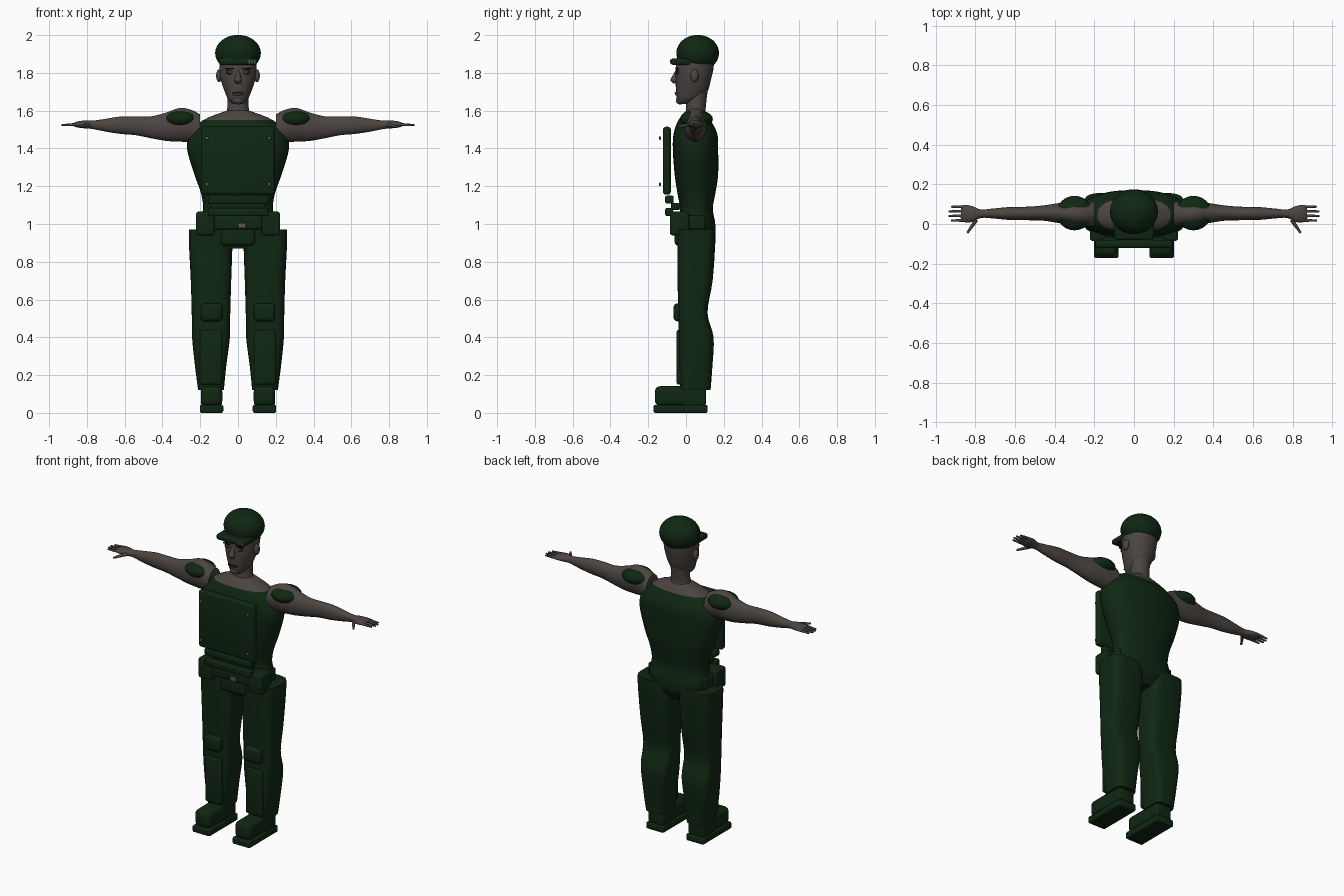
import bpy, bmesh, math
from mathutils import Vector

if bpy.data.objects.get("Cube"):
    bpy.data.objects.remove(bpy.data.objects["Cube"])


def material(name, rgb):
    mat = bpy.data.materials.new(name)
    mat.use_nodes = True
    mat.diffuse_color = (*rgb, 1)
    mat.node_tree.nodes["Principled BSDF"].inputs["Base Color"].default_value = (*rgb, 1)
    return mat


GREEN = material("dark green cloth", (.005, .02, .006))
SKIN = material("greyed skin", (.072, .06, .054))
METAL = material("dull metal", (.11, .1, .09))
BLACK = material("black", (.003, .003, .003))
EYE = material("olive eye", (.06, .09, .015))


def finish(name, bm, mat, angle=40):
    bmesh.ops.recalc_face_normals(bm, faces=bm.faces)
    mesh = bpy.data.meshes.new(name)
    bm.to_mesh(mesh)
    bm.free()
    obj = bpy.data.objects.new(name, mesh)
    bpy.context.collection.objects.link(obj)
    mesh.materials.append(mat)
    bpy.ops.object.select_all(action='DESELECT')
    obj.select_set(True)
    bpy.context.view_layer.objects.active = obj
    bpy.ops.object.shade_smooth_by_angle(angle=math.radians(angle))
    return obj


def smooth_rows(rows, steps=4):
    """Catmull-Rom interpolation between the given sections."""
    rows = [Vector(r) for r in rows]
    out = []
    for i in range(len(rows) - 1):
        a, b, c, d = rows[max(i - 1, 0)], rows[i], rows[i + 1], rows[min(i + 2, len(rows) - 1)]
        for s in range(steps):
            t = s / steps
            out.append(b + (c - a) * (t / 2) + (a * 2 - b * 5 + c * 4 - d) * (t * t / 2)
                       + (b * 3 - a - c * 3 + d) * (t ** 3 / 2))
    return out + [rows[-1]]


def loft(name, rows, mat, axis='z', power=2, sides=32):
    """Each row: position along axis, two centres, two radii."""
    bm = bmesh.new()
    rings = []
    for p, u, v, ru, rv in smooth_rows(rows):
        ring = []
        for k in range(sides):
            a = math.tau * k / sides
            c, s = math.cos(a), math.sin(a)
            cu = u + ru * math.copysign(abs(c) ** (2 / power), c)
            cv = v + rv * math.copysign(abs(s) ** (2 / power), s)
            ring.append(bm.verts.new((cu, cv, p) if axis == 'z' else (p, cu, cv)))
        rings.append(ring)
    for low, high in zip(rings, rings[1:]):
        for k in range(sides):
            n = (k + 1) % sides
            bm.faces.new((low[k], low[n], high[n], high[k]))
    bm.faces.new(rings[0])
    bm.faces.new(rings[-1])
    return finish(name, bm, mat)


def box(name, low, high, mat, bevel=.012):
    low, high = Vector(low), Vector(high)
    bm = bmesh.new()
    bmesh.ops.create_cube(bm, size=1)
    for v in bm.verts:
        v.co = (low + high) / 2 + v.co * (high - low)
    if bevel:
        bmesh.ops.bevel(bm, geom=bm.edges[:], offset=bevel, segments=3, profile=.5, affect='EDGES')
    return finish(name, bm, mat)


def ball(name, centre, radii, mat, segments=24):
    bm = bmesh.new()
    bmesh.ops.create_uvsphere(bm, u_segments=segments, v_segments=segments // 2, radius=1)
    for v in bm.verts:
        v.co = Vector(centre) + v.co * Vector(radii)
    return finish(name, bm, mat)


def rod(name, start, end, r1, r2, mat):
    start, end = Vector(start), Vector(end)
    bm = bmesh.new()
    bmesh.ops.create_cone(bm, cap_ends=True, segments=10, radius1=r1, radius2=r2,
                          depth=(end - start).length)
    turn = (end - start).to_track_quat('Z', 'Y')
    for v in bm.verts:
        v.co = turn @ v.co + (start + end) / 2
    return finish(name, bm, mat)


def mirrored(obj):
    """Copy a left part to the right side."""
    twin = obj.copy()
    twin.data = obj.data.copy()
    twin.name = obj.name.replace("left", "right")
    for v in twin.data.vertices:
        v.co.x = -v.co.x
    twin.data.flip_normals()
    bpy.context.collection.objects.link(twin)


# Torso with bare shoulders above the collar line
torso = loft("torso", [(.87, 0, .04, .08, .07), (.93, 0, .05, .17, .1), (1, 0, .055, .2, .1),
                       (1.08, 0, .055, .185, .087), (1.16, 0, .055, .195, .1),
                       (1.26, 0, .055, .23, .115), (1.4, 0, .05, .27, .12),
                       (1.48, 0, .05, .25, .115), (1.55, 0, .045, .185, .085),
                       (1.6, 0, .05, .06, .05)], GREEN, power=2.4)
torso.data.materials.append(SKIN)
for face in torso.data.polygons:
    face.material_index = int(face.center.z > 1.55)

# Neck, head and face
loft("neck", [(1.55, 0, .05, .085, .06), (1.6, 0, .052, .06, .052), (1.66, 0, .055, .055, .054),
              (1.74, 0, .06, .06, .06)], SKIN)
loft("head", [(1.635, 0, -.01, .025, .028), (1.66, 0, .01, .052, .058), (1.7, 0, .03, .07, .083),
              (1.76, 0, .038, .09, .093), (1.82, 0, .045, .098, .1), (1.88, 0, .05, .098, .1)],
     SKIN, power=2.2)
loft("nose", [(1.745, 0, -.055, .014, .012), (1.76, 0, -.062, .02, .02),
              (1.78, 0, -.058, .014, .016), (1.815, 0, -.045, .009, .009)], SKIN, sides=12)
ball("chin", (0, -.03, 1.655), (.03, .024, .022), SKIN)
ball("lips", (0, -.045, 1.69), (.03, .013, .012), SKIN)
box("mouth_line", (-.028, -.06, 1.692), (.028, -.053, 1.697), BLACK, 0)
for part in (ball("left_ear", (.1, .045, 1.785), (.016, .022, .034), SKIN),
             ball("left_eye", (.042, -.042, 1.803), (.022, .012, .012), GREEN),
             ball("left_iris", (.042, -.052, 1.803), (.009, .005, .008), EYE),
             box("left_brow", (.02, -.055, 1.819), (.066, -.04, 1.826), BLACK, 0)):
    mirrored(part)

# Cap with bill and badge bars
ball("cap_dome", (0, .062, 1.905), (.121, .113, .096), GREEN, 32)
box("cap_bill", (-.1, -.08, 1.842), (.1, .03, 1.877), GREEN)
for i in range(3):
    x = .055 + i * .015
    box("badge_bar", (x, -.084, 1.85), (x + .008, -.078, 1.872), METAL, 0)

# Arms, hands and shoulder pads
arm = [loft("left_arm", [(.2, .05, 1.51, .06, .07), (.25, .05, 1.52, .062, .085),
                         (.31, .052, 1.525, .06, .089), (.38, .055, 1.515, .05, .075),
                         (.46, .055, 1.512, .038, .058), (.54, .053, 1.52, .034, .05),
                         (.62, .053, 1.523, .033, .046), (.7, .053, 1.523, .026, .034),
                         (.77, .052, 1.525, .021, .022), (.81, .05, 1.527, .038, .021),
                         (.85, .052, 1.527, .044, .016), (.872, .053, 1.526, .03, .008)],
            SKIN, 'x'),
       ball("left_shoulder_pad", (.3, .055, 1.556), (.09, .087, .047), GREEN),
       rod("left_thumb", (.795, .02, 1.525), (.84, -.045, 1.515), .011, .006, SKIN)]
for i in range(4):
    y = .018 + .023 * i
    tip = .94 - .012 * abs(i - 1.5)
    arm.append(rod("left_finger", (.85, y, 1.527), (tip, y, 1.524), .0085, .005, SKIN))

# Legs with knee and shin guards, and boots
leg = [loft("left_leg", [(.12, .143, .05, .068, .08), (.25, .145, .05, .083, .09),
                         (.4, .143, .053, .1, .093), (.53, .143, .037, .102, .077),
                         (.7, .143, .048, .107, .093), (.9, .145, .055, .115, .1),
                         (.97, .15, .055, .11, .1)], GREEN, power=3.5, sides=40),
       box("left_knee_pad", (.083, -.066, .485), (.197, 0, .58), GREEN, .02),
       box("left_shin_guard", (.085, -.05, .15), (.2, .02, .44), GREEN),
       box("left_boot_sole", (.078, -.172, 0), (.202, .115, .043), GREEN, .01),
       box("left_boot_foot", (.083, -.165, .035), (.197, .06, .142), GREEN, .03),
       box("left_boot_ankle", (.085, -.02, .035), (.195, .105, .15), GREEN, .015)]

# Chest plate bolts and belt pouches
gear = [ball("left_bolt", (.165, -.138, z), (.01, .006, .01), METAL, 12) for z in (1.21, 1.455)]
gear.append(box("left_pouch", (.125, -.085, .94), (.222, .015, 1.065), GREEN))
for part in arm + leg + gear:
    mirrored(part)

# Chest plate, abdomen strips, belt and buckle
box("chest_plate", (-.195, -.122, 1.155), (.195, -.08, 1.515), GREEN, .016)
box("upper_strip", (-.16, -.11, 1.108), (.16, -.065, 1.15), GREEN, .008)
box("middle_strip", (-.145, -.08, 1.075), (.145, -.03, 1.112), GREEN, .008)
box("lower_strip", (-.16, -.11, 1.042), (.16, -.07, 1.085), GREEN, .008)
box("belt", (-.2, -.075, .97), (.2, .1, 1.045), GREEN, .012)
box("crotch_panel", (-.09, -.06, .885), (.09, .05, .98), GREEN, .02)
box("buckle", (0, -.085, .978), (.042, -.07, 1.005), METAL, .004)
